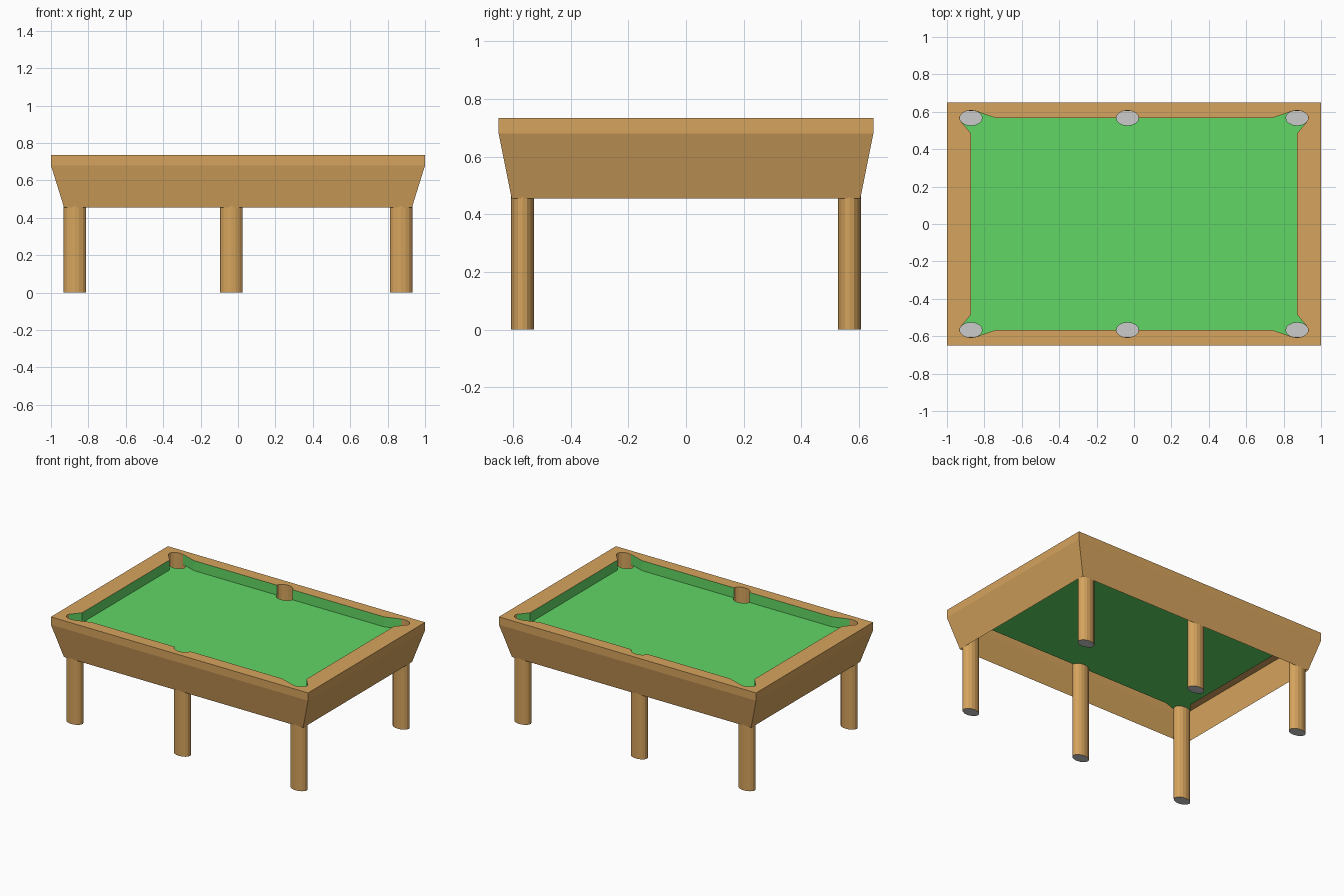
import bpy, math
from mathutils import Vector
from mathutils.geometry import tessellate_polygon

if "Cube" in bpy.data.objects:
    bpy.data.objects.remove(bpy.data.objects["Cube"])

TOP, BED, LIP, BASE = 0.735, 0.665, 0.68, 0.455
CX, CY, MID = 0.872, 0.567, -0.035      # pocket / leg centres
RX, RY, N = 0.06, 0.04, 16              # leg radii and sides


def material(name, color):
    m = bpy.data.materials.new(name)
    m.diffuse_color = (*color, 1)
    m.use_nodes = True
    m.node_tree.nodes["Principled BSDF"].inputs["Base Color"].default_value = m.diffuse_color
    return m


WOOD = material("wood", (0.67, 0.37, 0.11))
CLOTH = material("cloth", (0.12, 0.67, 0.13))


def make(name, verts, faces, mat=None):
    me = bpy.data.meshes.new(name)
    me.from_pydata(verts, [], faces)
    ob = bpy.data.objects.new(name, me)
    bpy.context.collection.objects.link(ob)
    if mat:
        me.materials.append(mat)
    return ob


def rim(cx, cy, k):
    a = 2 * math.pi * k / N
    return (cx + RX * math.cos(a), cy + RY * math.sin(a))


def rect(x, y, z):
    return [(x, -y, z), (x, y, z), (-x, y, z), (-x, -y, z)]


def bridge(n, lo, hi):
    return [(lo + i, lo + (i + 1) % n, hi + (i + 1) % n, hi + i) for i in range(n)]


def flat_fill(name, loops, z, mat):
    """Fill a flat outline (with optional hole), facing up."""
    loops = [[Vector((x, y, z)) for x, y in lp] for lp in loops]
    verts = [v for lp in loops for v in lp]
    faces = []
    for a, b, c in tessellate_polygon(loops):
        up = (verts[b] - verts[a]).cross(verts[c] - verts[a]).z
        faces.append((a, b, c) if up > 0 else (a, c, b))
    return make(name, verts, faces, mat)


def strips(name, segs, mat):
    """Upright bands from bed to rail top, facing the playing area."""
    v, f = [], []
    for (p, q) in segs:
        i = len(v)
        v += [(*p, BED), (*q, BED), (*q, TOP), (*p, TOP)]
        f.append((i + 3, i + 2, i + 1, i))
    make(name, v, f, mat)


# pockets anticlockwise: centre, first and last rim index of the part cut into the rail,
# and the cushion corner that follows
pockets = [
    (CX, CY, -1, 5, (0.74, CY)),
    (MID, CY, 0, 8, (-0.74, CY)),
    (-CX, CY, 3, 9, (-CX, 0.485)),
    (-CX, -CY, 7, 13, (-0.74, -CY)),
    (MID, -CY, 8, 16, (0.74, -CY)),
    (CX, -CY, 11, 17, (CX, -0.485)),
]
# extra cushion corner that comes before a pocket
before = {0: (CX, 0.485), 3: (-CX, -0.485)}
after_top = {2: (-0.74, CY), 5: (0.74, -CY)}

rail_loop, bed_loop, kinds = [], [], []
for i, (cx, cy, k0, k1, nxt) in enumerate(pockets):
    if i in before:
        rail_loop.append(before[i]); kinds.append(False)
        bed_loop.append(before[i])
    arc = [rim(cx, cy, k) for k in range(k0, k1 + 1)]
    rail_loop += arc
    kinds += [True] * (len(arc) - 1) + [False]
    bed_loop += [rim(cx, cy, k) for k in range(k0, k1 - N - 1, -1)]
    rail_loop.append(nxt); kinds.append(False)
    bed_loop.append(nxt)

# frame sides: upright lip over a tapered skirt, open underneath
v = rect(0.93, 0.605, BASE) + rect(1, 0.65, LIP) + rect(1, 0.65, TOP)
make("frame_sides", v, bridge(4, 0, 4) + bridge(4, 4, 8), WOOD)

# rail top, playing bed, cushions and pocket backs
outer = [(x, y) for x, y, _ in rect(1, 0.65, 0)]
flat_fill("rail_top", [outer, rail_loop], TOP, WOOD)
flat_fill("playing_bed", [bed_loop], BED, CLOTH)
segs = list(zip(rail_loop, rail_loop[1:] + rail_loop[:1]))
strips("cushions", [s for s, k in zip(segs, kinds) if not k], CLOTH)
strips("pocket_backs", [s for s, k in zip(segs, kinds) if k], WOOD)

# hollow legs below each pocket, closed by a grey foot
names = ["back_right", "back_middle", "back_left", "front_left", "front_middle", "front_right"]
for name, (cx, cy, *_) in zip(names, pockets):
    ring = [rim(cx, cy, k) for k in range(N)]
    v = [(x, y, 0) for x, y in ring] + [(x, y, BED) for x, y in ring]
    make(name + "_leg", v, bridge(N, 0, N), WOOD)
    make(name + "_foot", v[:N], [tuple(reversed(range(N)))])
